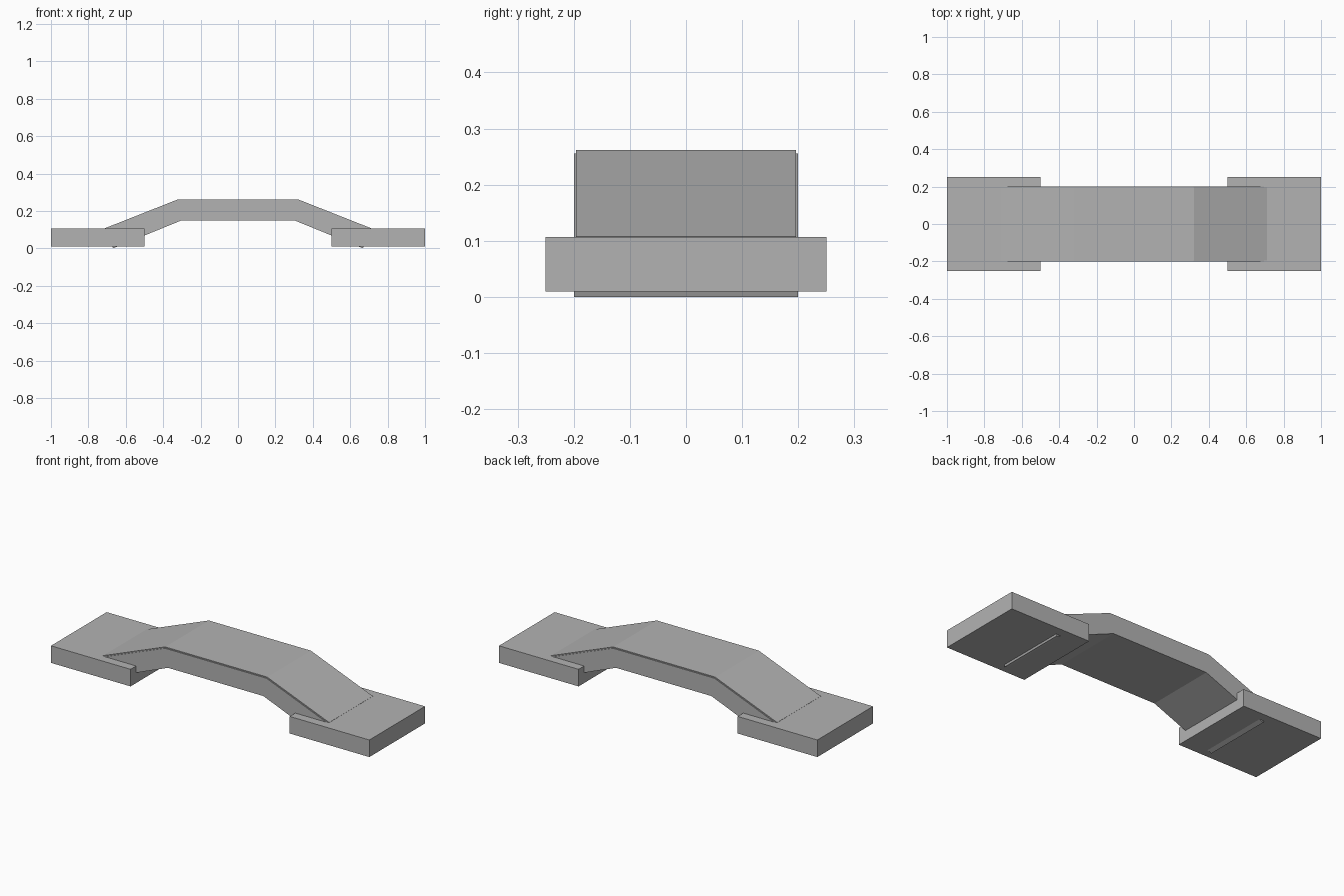
import bpy
import bmesh

cube = bpy.data.objects.get("Cube")
if cube:
    bpy.data.objects.remove(cube, do_unlink=True)

grey = bpy.data.materials.new("stone_grey")
grey.use_nodes = True
colour = (0.45, 0.45, 0.45, 1)
grey.diffuse_color = colour
grey.node_tree.nodes["Principled BSDF"].inputs["Base Color"].default_value = colour


def extrude_profile(name, profile, half_width):
    """Extrude an x-z outline along y, centred on y = 0."""
    bm = bmesh.new()
    face = bm.faces.new([bm.verts.new((x, -half_width, z)) for x, z in profile])
    result = bmesh.ops.extrude_face_region(bm, geom=[face])
    verts = [v for v in result["geom"] if isinstance(v, bmesh.types.BMVert)]
    bmesh.ops.translate(bm, verts=verts, vec=(0, 2 * half_width, 0))
    bmesh.ops.recalc_face_normals(bm, faces=bm.faces)
    mesh = bpy.data.meshes.new(name)
    bm.to_mesh(mesh)
    bm.free()
    mesh.materials.append(grey)
    obj = bpy.data.objects.new(name, mesh)
    bpy.context.collection.objects.link(obj)
    return obj


def mirrored(upper, lower):
    """Closed outline from the right half of an upper and a lower line."""
    top = [(-x, z) for x, z in reversed(upper)] + upper
    bottom = lower[::-1] + [(-x, z) for x, z in lower]
    return top + bottom


# Arched span: flat middle with a ramp down to each landing
body_top = [(0.319, 0.256), (0.708, 0.102)]
body_bottom = [(0.3, 0.15), (0.668, 0.0)]
extrude_profile("bridge_span", mirrored(body_top, body_bottom), 0.2)

# Slightly narrower walking surface on top of the span
deck_top = [(0.32, 0.262), (0.71, 0.108)]
extrude_profile("walking_deck", mirrored(deck_top, body_top), 0.196)

# Landing slabs at both ends
for name, side in (("left_landing", 1), ("right_landing", -1)):
    inner, outer = 0.5 * side, side
    extrude_profile(name, [(inner, 0.01), (outer, 0.01),
                           (outer, 0.107), (inner, 0.107)], 0.25)
